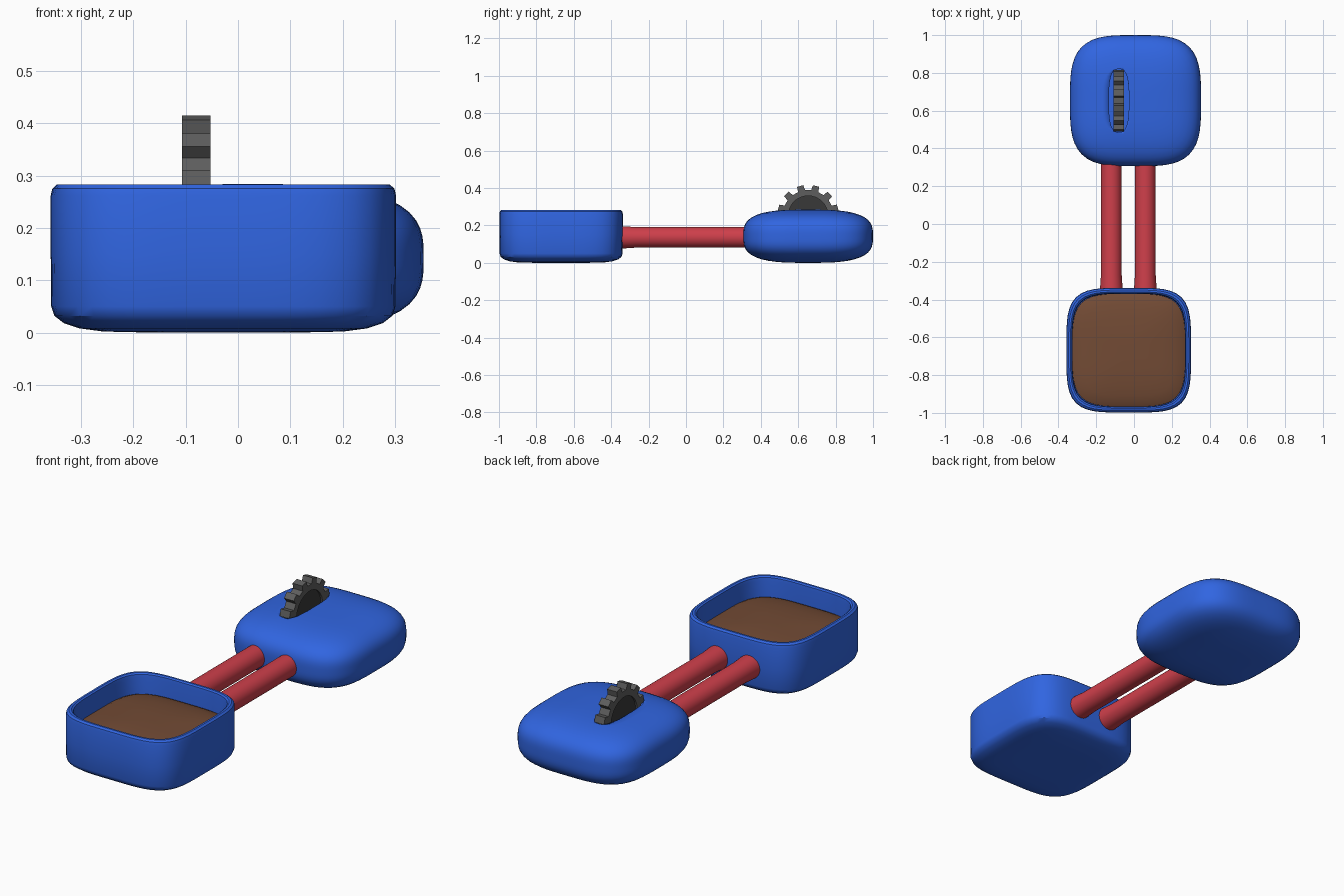
import bpy, bmesh
from math import sin, cos, pi, radians

if "Cube" in bpy.data.objects:
    bpy.data.objects.remove(bpy.data.objects["Cube"])


def material(name, rgb):
    m = bpy.data.materials.new(name)
    m.diffuse_color = (*rgb, 1)
    m.use_nodes = True
    m.node_tree.nodes["Principled BSDF"].inputs["Base Color"].default_value = m.diffuse_color
    return m


BLUE = material("blue", (0.03, 0.13, 0.75))
RED = material("red", (0.62, 0.05, 0.07))
BROWN = material("brown", (0.17, 0.07, 0.035))
GREY = material("dark_grey", (0.11, 0.11, 0.11))
BLACK = material("charcoal", (0.04, 0.04, 0.04))


def squircle(t, n):
    """Point on a unit rounded square at angle t."""
    c, s = cos(t), sin(t)
    r = (abs(c) ** n + abs(s) ** n) ** (-1 / n)
    return r * c, r * s


def finish(name, bm, mat, angle=35):
    bmesh.ops.recalc_face_normals(bm, faces=bm.faces)
    me = bpy.data.meshes.new(name)
    bm.to_mesh(me)
    bm.free()
    ob = bpy.data.objects.new(name, me)
    bpy.context.collection.objects.link(ob)
    me.materials.append(mat)
    bpy.context.view_layer.objects.active = ob
    bpy.ops.object.select_all(action='DESELECT')
    ob.select_set(True)
    bpy.ops.object.shade_smooth_by_angle(angle=radians(angle))
    return ob


def loft(name, rings, mat, segs=72):
    """Stack rings of vertex coordinates, bridge them and cap both ends."""
    bm = bmesh.new()
    loops = [[bm.verts.new(p) for p in ring] for ring in rings]
    for a, b in zip(loops, loops[1:]):
        for i in range(segs):
            j = (i + 1) % segs
            bm.faces.new((a[i], a[j], b[j], b[i]))
    bm.faces.new(loops[0])
    bm.faces.new(loops[-1])
    return finish(name, bm, mat)


def squircle_loft(name, centre, profile, n, mat, segs=72):
    """profile: (half width x, half width y, z)."""
    pts = [squircle(2 * pi * i / segs, n) for i in range(segs)]
    return loft(name, [[(centre[0] + hx * x, centre[1] + hy * y, z) for x, y in pts]
                       for hx, hy, z in profile], mat, segs)


# Open tray with rolled rim
BOWL = (-0.028, -0.668)
tray = [(0.14, 0), (0.23, 0.002), (0.275, 0.008), (0.305, 0.018), (0.323, 0.032),
        (0.329, 0.05), (0.33, 0.15), (0.33, 0.262), (0.327, 0.275), (0.318, 0.283),
        (0.308, 0.283), (0.301, 0.277), (0.299, 0.262), (0.297, 0.12)]
squircle_loft("tray", BOWL, [(w, w, z) for w, z in tray], 4.2, BLUE)

# Gently domed filling
fill = [(0.298, 0.15), (0.298, 0.18), (0.28, 0.189), (0.24, 0.199),
        (0.18, 0.207), (0.1, 0.212), (0.03, 0.213)]
squircle_loft("filling", BOWL, [(w, w, z) for w, z in fill], 4.0, BROWN)

# Pillow-shaped pod
POD = (0.008, 0.653)
pod_profile = []
for i in range(1, 32):
    r, h = squircle(-pi / 2 + pi * i / 32, 3.1)
    pod_profile.append((0.347 * r, 0.347 * r, 0.142 + 0.142 * h))
pod = squircle_loft("pod", POD, pod_profile, 3.5, BLUE)

# Slot cut into the pod for the gear
GX, GY, GZ = -0.08, 0.653, 0.252
cutter = squircle_loft("slot_cutter", (GX, GY),
                       [(0.053, 0.167, 0.08), (0.053, 0.167, 0.4)], 2.8, BLUE)
cutter.hide_render = True
cutter.hide_viewport = True
cut = pod.modifiers.new("slot", 'BOOLEAN')
cut.object = cutter
cut.solver = 'EXACT'

# Toothed wheel: ring with 12 teeth
TEETH, HALF = 12, 0.0275
outline = []
for k in range(TEETH):
    mid = 2 * pi * (k + 0.5) / TEETH
    for off, r in ((-0.145, 0.137), (-0.105, 0.165), (0.105, 0.165), (0.145, 0.137)):
        outline.append((mid + off, r))
bm = bmesh.new()
loops = []
for side, inner in ((-1, True), (-1, False), (1, False), (1, True)):
    loops.append([bm.verts.new((GX + side * HALF,
                                GY + (0.106 if inner else r) * cos(a),
                                GZ + (0.106 if inner else r) * sin(a)))
                  for a, r in outline])
for a, b in zip(loops, loops[1:] + loops[:1]):
    for i in range(len(outline)):
        j = (i + 1) % len(outline)
        bm.faces.new((a[i], a[j], b[j], b[i]))
finish("gear_ring", bm, GREY, 15)

# Recessed wheel disc
loft("gear_disc", [[(GX + dx, GY + 0.108 * cos(2 * pi * i / 48), GZ + 0.108 * sin(2 * pi * i / 48))
                    for i in range(48)] for dx in (-0.018, 0.018)], BLACK, 48)

# Two connecting rods, slightly flared at the tray
for name, x in (("left_rod", -0.12), ("right_rod", 0.06)):
    rod = [(-0.37, 0.059), (-0.33, 0.059), (-0.27, 0.055), (0.37, 0.055)]
    loft(name, [[(x + r * cos(2 * pi * i / 32), y, 0.136 + r * sin(2 * pi * i / 32))
                 for i in range(32)] for y, r in rod], RED, 32)
